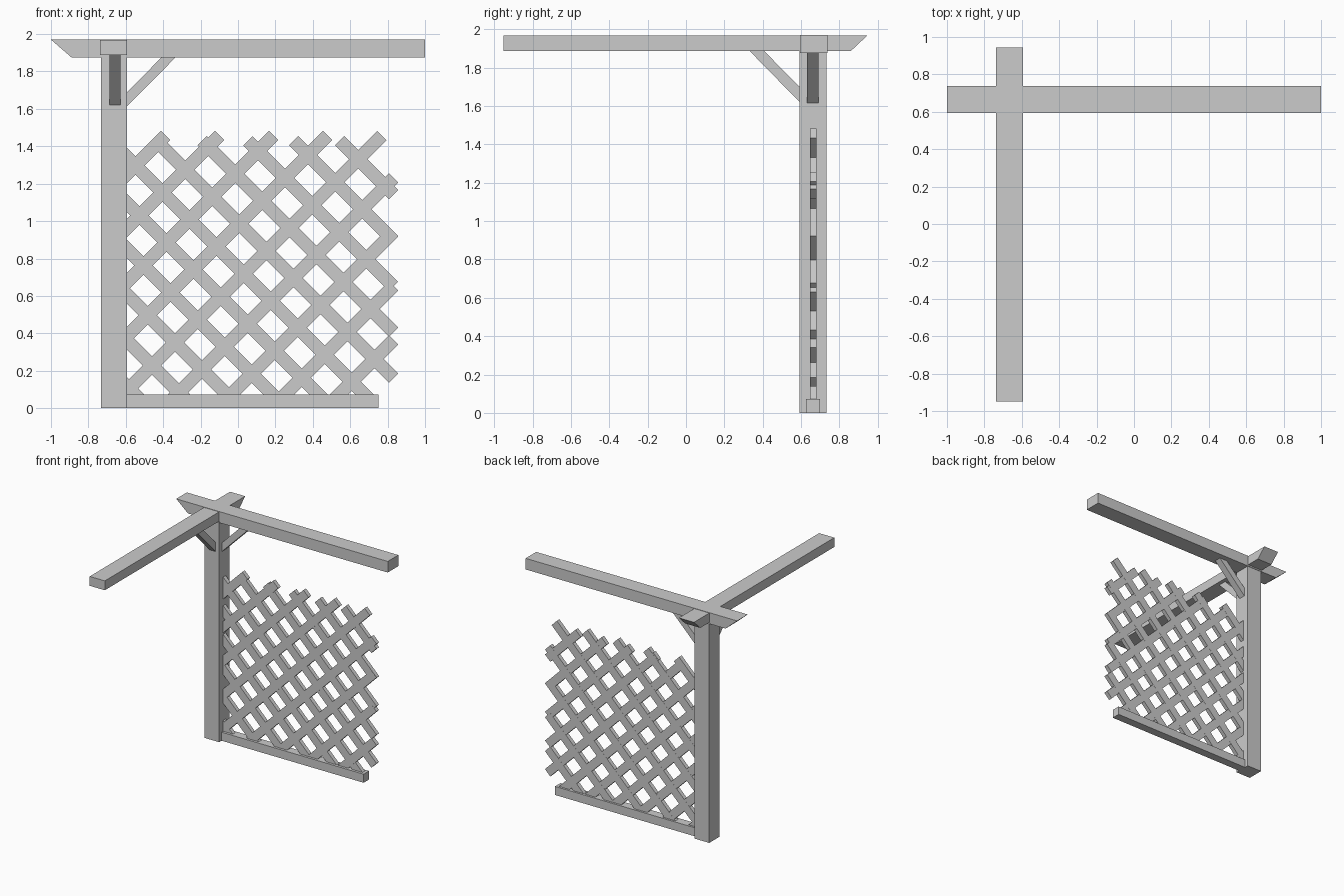
import bpy, bmesh
from mathutils import Vector

if "Cube" in bpy.data.objects:
    bpy.data.objects.remove(bpy.data.objects["Cube"])


def prism(name, profile, axis, lo, hi):
    """Extrude a 2D profile (horizontal, z) from lo to hi along axis 'x' or 'y'."""
    bm = bmesh.new()
    pts = [Vector((lo, u, v)) if axis == 'x' else Vector((u, lo, v)) for u, v in profile]
    face = bm.faces.new([bm.verts.new(p) for p in pts])
    step = Vector((hi - lo, 0, 0)) if axis == 'x' else Vector((0, hi - lo, 0))
    new = bmesh.ops.extrude_face_region(bm, geom=[face])['geom']
    bmesh.ops.translate(bm, vec=step, verts=[g for g in new if isinstance(g, bmesh.types.BMVert)])
    bmesh.ops.recalc_face_normals(bm, faces=bm.faces)
    mesh = bpy.data.meshes.new(name)
    bm.to_mesh(mesh)
    bm.free()
    obj = bpy.data.objects.new(name, mesh)
    bpy.context.collection.objects.link(obj)
    return obj


def rect(a, b, c, d):
    return [(a, c), (b, c), (b, d), (a, d)]


def slat(name, p, q, width=0.07, y0=0.646, y1=0.681):
    p, q = Vector(p), Vector(q)
    d = (q - p).normalized()
    n = Vector((-d.y, d.x)) * width / 2
    prism(name, [p - n, q - n, q + n, p + n], 'y', y0, y1)


# Corner post and bottom rail
prism("post", rect(-0.733, -0.593, 0, 1.885), 'y', 0.592, 0.733)
prism("bottom_rail", rect(-0.60, 0.75, 0, 0.073), 'y', 0.625, 0.698)

# Crossing top beams with slanted tails
prism("long_beam", [(-1, 1.97), (-0.89, 1.875), (1, 1.875), (1, 1.97)], 'y', 0.594, 0.737)
prism("cross_beam", [(0.945, 1.967), (0.86, 1.887), (-0.95, 1.887), (-0.95, 1.967)],
      'x', -0.737, -0.594)

# Diagonal braces
prism("side_brace", [(-0.593, 1.615), (-0.333, 1.876), (-0.408, 1.876), (-0.593, 1.69)],
      'y', 0.63, 0.69)
prism("front_brace", [(0.592, 1.62), (0.33, 1.888), (0.405, 1.888), (0.592, 1.70)],
      'x', -0.687, -0.627)

# Lattice: square-ended slats bounded by post, rail, top and right side
LEFT, RIGHT, BOTTOM = -0.625, 0.832, 0.04
for k in range(9):                       # rising to the right, z - x = c
    c = 1.845 - 0.289 * k
    a, b = max(LEFT, BOTTOM - c), min(RIGHT, 1.458 - c)
    slat(f"rising_slat_{k}", (a, a + c), (b, b + c))
for k in range(11):                      # falling to the right, x + z = s
    s = 1.973 - 0.245 * k
    a, b = max(LEFT, s - 1.43), min(RIGHT, s - BOTTOM)
    slat(f"falling_slat_{k}", (a, s - a), (b, s - b), y0=0.6465, y1=0.6805)
